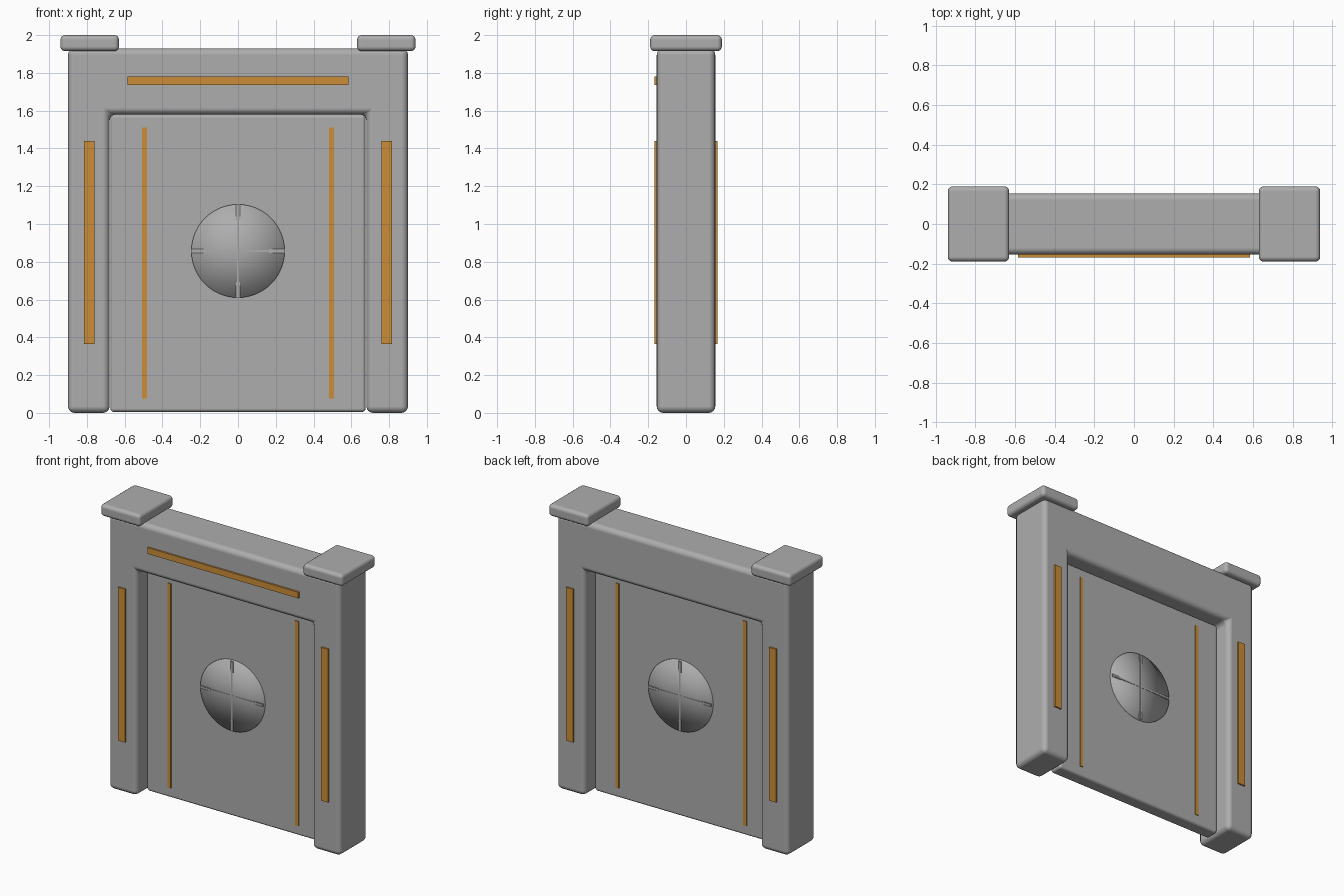
import bpy, bmesh
from math import cos, sin, tau

old = bpy.data.objects.get("Cube")
if old:
    bpy.data.objects.remove(old)


def material(name, rgb):
    m = bpy.data.materials.new(name)
    m.use_nodes = True
    m.diffuse_color = (*rgb, 1)
    m.node_tree.nodes["Principled BSDF"].inputs["Base Color"].default_value = (*rgb, 1)
    return m


GREY = material("stone_grey", (0.42, 0.42, 0.42))
AMBER = material("amber_trim", (0.60, 0.27, 0.04))


def prism(name, outline, y0, y1, mat, bevel=0.0):
    """Extrude an x-z outline from y0 to y1, with optional rounded edges."""
    bm = bmesh.new()
    face = bm.faces.new([bm.verts.new((x, y0, z)) for x, z in outline])
    ext = bmesh.ops.extrude_face_region(bm, geom=[face])["geom"]
    for v in ext:
        if isinstance(v, bmesh.types.BMVert):
            v.co.y = y1
    bmesh.ops.recalc_face_normals(bm, faces=bm.faces)
    mesh = bpy.data.meshes.new(name)
    bm.to_mesh(mesh)
    bm.free()
    mesh.materials.append(mat)
    obj = bpy.data.objects.new(name, mesh)
    bpy.context.collection.objects.link(obj)
    if bevel:
        mesh.polygons.foreach_set("use_smooth", [True] * len(mesh.polygons))
        mod = obj.modifiers.new("rounded_edges", "BEVEL")
        mod.width = bevel
        mod.segments = 4
        mod.harden_normals = True
    return obj


def box(name, x0, x1, z0, z1, y0, y1, mat, bevel=0.0):
    return prism(name, [(x0, z0), (x1, z0), (x1, z1), (x0, z1)], y0, y1, mat, bevel)


# Frame: two pillars joined by a lintel
half = [(0.90, 1.93), (0.90, 0), (0.68, 0), (0.68, 1.58)]
prism("door_frame", half + [(-x, z) for x, z in reversed(half)], -0.155, 0.155, GREY, 0.035)

# Recessed door slab
DOOR = 0.05
box("door_panel", -0.675, 0.675, 0.005, 1.58, -DOOR, DOOR, GREY, 0.018)

# Pillar caps and trim strips, mirrored left and right
for side, s in (("left", 1), ("right", -1)):
    box(side + "_pillar_cap", s * 0.63, s * 0.94, 1.915, 2.0, -0.19, 0.19, GREY, 0.025)
    for face, f in (("front", -1), ("back", 1)):
        box(f"{side}_{face}_pillar_strip", s * 0.76, s * 0.815, 0.365, 1.44,
            f * 0.15, f * 0.166, AMBER)
        box(f"{side}_{face}_door_strip", s * 0.483, s * 0.507, 0.075, 1.51,
            f * 0.045, f * (DOOR + 0.006), AMBER)
box("lintel_strip", -0.585, 0.585, 1.737, 1.78, -0.168, -0.15, AMBER)


# Round boss on each face of the door, shaded as a soft dome
def boss(name, f):
    bm = bmesh.new()
    cz, r, n = 0.857, 0.247, 48
    top = DOOR + 0.015
    ring = [[bm.verts.new((r * cos(tau * i / n), f * y, cz + r * sin(tau * i / n)))
             for i in range(n)] for y in (DOOR - 0.01, top)]
    hub = bm.verts.new((0, f * (top + 0.004), cz))
    for i in range(n):
        j = (i + 1) % n
        bm.faces.new((ring[0][i], ring[0][j], ring[1][j], ring[1][i]))
        bm.faces.new((ring[1][i], ring[1][j], hub))
    bmesh.ops.recalc_face_normals(bm, faces=bm.faces)
    for face in bm.faces:
        face.smooth = True
    mesh = bpy.data.meshes.new(name)
    bm.to_mesh(mesh)
    bm.free()
    mesh.materials.append(GREY)
    bpy.context.collection.objects.link(bpy.data.objects.new(name, mesh))
    # Thin cross with wider ends
    y0, y1 = f * DOOR, f * (top + 0.005)
    box(name + "_upright", -0.005, 0.005, cz - 0.24, cz + 0.24, y0, y1, GREY)
    box(name + "_crossbar", -0.24, 0.24, cz - 0.005, cz + 0.005, y0, y1, GREY)
    for s in (-1, 1):
        box(name + "_upright_end", -0.01, 0.01, cz + s * 0.165, cz + s * 0.245, y0, f * (top + 0.003), GREY)
        box(name + "_crossbar_end", s * 0.165, s * 0.245, cz - 0.01, cz + 0.01, y0, f * (top + 0.003), GREY)


boss("front_boss", -1)
boss("back_boss", 1)
